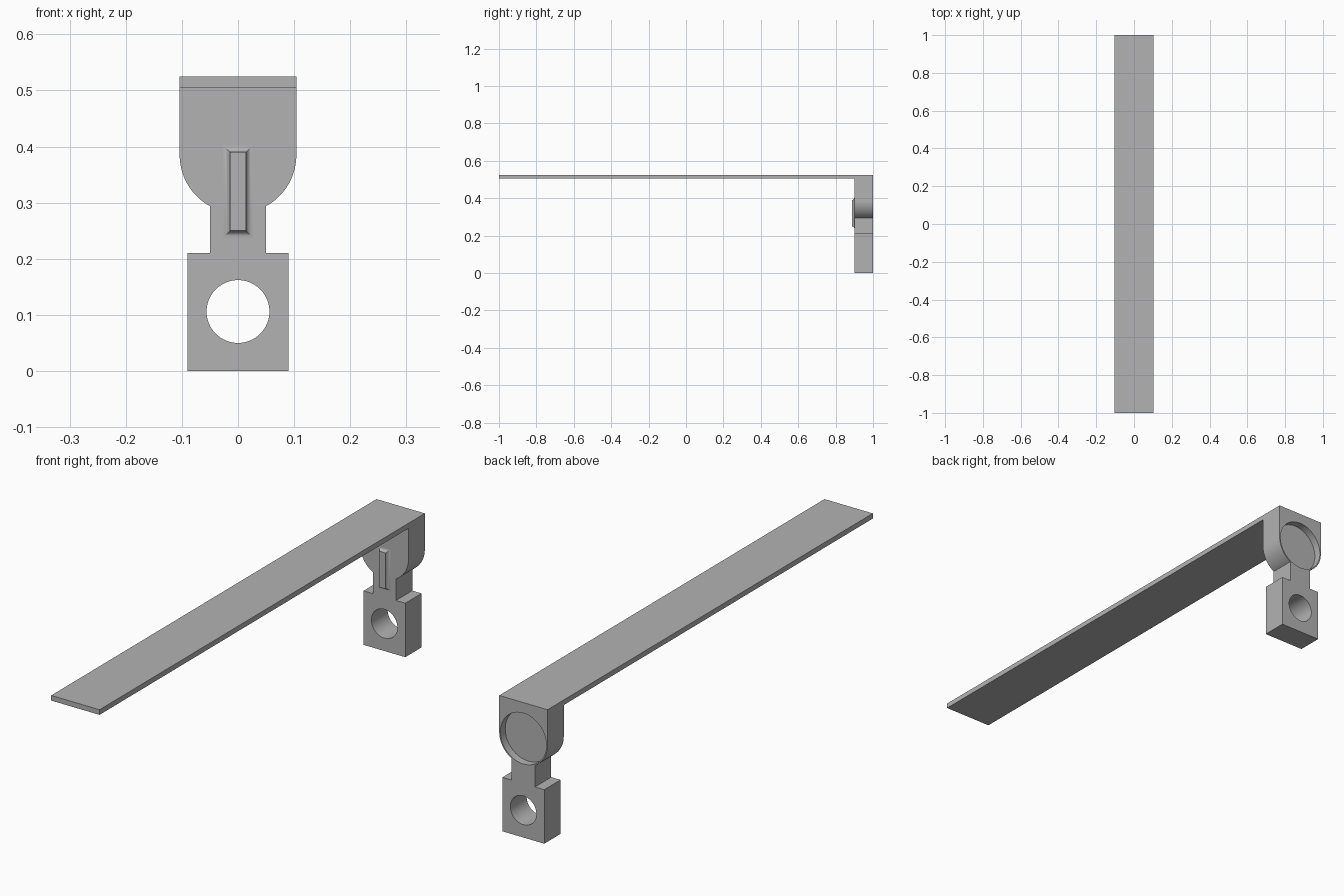
import bpy
import bmesh
from math import sin, cos, pi, asin, sqrt, radians

if "Cube" in bpy.data.objects:
    bpy.data.objects.remove(bpy.data.objects["Cube"], do_unlink=True)

HALF = 0.104            # half width of arm and head
FRONT, BACK = 0.9, 1.0  # depth range of the bracket
ARM_LOW, TOP = 0.505, 0.525
HEAD_Z = 0.385          # centre of the rounded head
NECK, BLOCK, BLOCK_TOP = 0.05, 0.09, 0.21

grey = bpy.data.materials.new("plain grey")
grey.use_nodes = True
grey.diffuse_color = (0.45, 0.45, 0.45, 1)
grey.node_tree.nodes["Principled BSDF"].inputs["Base Color"].default_value = grey.diffuse_color


def finish(name, bm):
    bmesh.ops.recalc_face_normals(bm, faces=bm.faces)
    mesh = bpy.data.meshes.new(name)
    bm.to_mesh(mesh)
    bm.free()
    mesh.materials.append(grey)
    obj = bpy.data.objects.new(name, mesh)
    bpy.context.collection.objects.link(obj)
    return obj


def select(obj):
    bpy.ops.object.select_all(action='DESELECT')
    obj.select_set(True)
    bpy.context.view_layer.objects.active = obj


def loft(name, loops):
    """Skin equal-length loops of points and cap both ends."""
    bm = bmesh.new()
    rings = [[bm.verts.new(p) for p in loop] for loop in loops]
    n = len(rings[0])
    for a, b in zip(rings, rings[1:]):
        for i in range(n):
            j = (i + 1) % n
            bm.faces.new((a[i], a[j], b[j], b[i]))
    bm.faces.new(rings[0])
    bm.faces.new(rings[-1])
    return finish(name, bm)


def prism(name, outline, y0, y1):
    return loft(name, [[(x, y, z) for x, z in outline] for y in (y0, y1)])


def circle(radius, z, n=64):
    return [(radius * cos(2 * pi * i / n), z + radius * sin(2 * pi * i / n)) for i in range(n)]


def rect(w, z0, z1):
    return [(-w, z0), (w, z0), (w, z1), (-w, z1)]


def cut(obj, cutter):
    cutter.hide_render = True
    mod = obj.modifiers.new("cut", 'BOOLEAN')
    mod.operation = 'DIFFERENCE'
    mod.solver = 'EXACT'
    mod.object = cutter
    select(obj)
    bpy.ops.object.modifier_apply(modifier=mod.name)
    bpy.data.objects.remove(cutter, do_unlink=True)


# Long flat arm
prism("arm", rect(HALF, ARM_LOW, TOP), -1, FRONT)

# Bracket: block, neck and rounded head in one outline
side = [(BLOCK, 0), (BLOCK, BLOCK_TOP), (NECK, BLOCK_TOP)]
start = -pi / 2 + asin(NECK / HALF)
steps = 20
for i in range(steps + 1):
    a = start * (1 - i / steps)
    side.append((HALF * cos(a), HEAD_Z + HALF * sin(a)))
side.append((HALF, TOP))
bracket = prism("bracket", side + [(-x, z) for x, z in reversed(side)], FRONT, BACK)

# Through hole in the block and shallow round recess in the back of the head
cut(bracket, prism("hole_cutter", circle(0.056, 0.106), 0.8, 1.1))
cut(bracket, prism("recess_cutter", circle(0.099, HEAD_Z), 0.97, 1.1))
select(bracket)
bpy.ops.object.shade_smooth_by_angle(angle=radians(30))

# Upright rib with a concave flare where it meets the bracket
R = 0.013
loops = [[(x, FRONT + 0.005, z) for x, z in rect(0.014 + R, 0.25 - R, 0.39 + R)]]
for i in range(9):
    a = pi / 2 * i / 8
    flare = R * (1 - sin(a))
    outline = rect(0.014 + flare, 0.25 - flare, 0.39 + flare)
    loops.append([(x, FRONT - R * (1 - cos(a)), z) for x, z in outline])
rib = loft("rib", loops)
select(rib)
bpy.ops.object.shade_smooth_by_angle(angle=radians(30))
